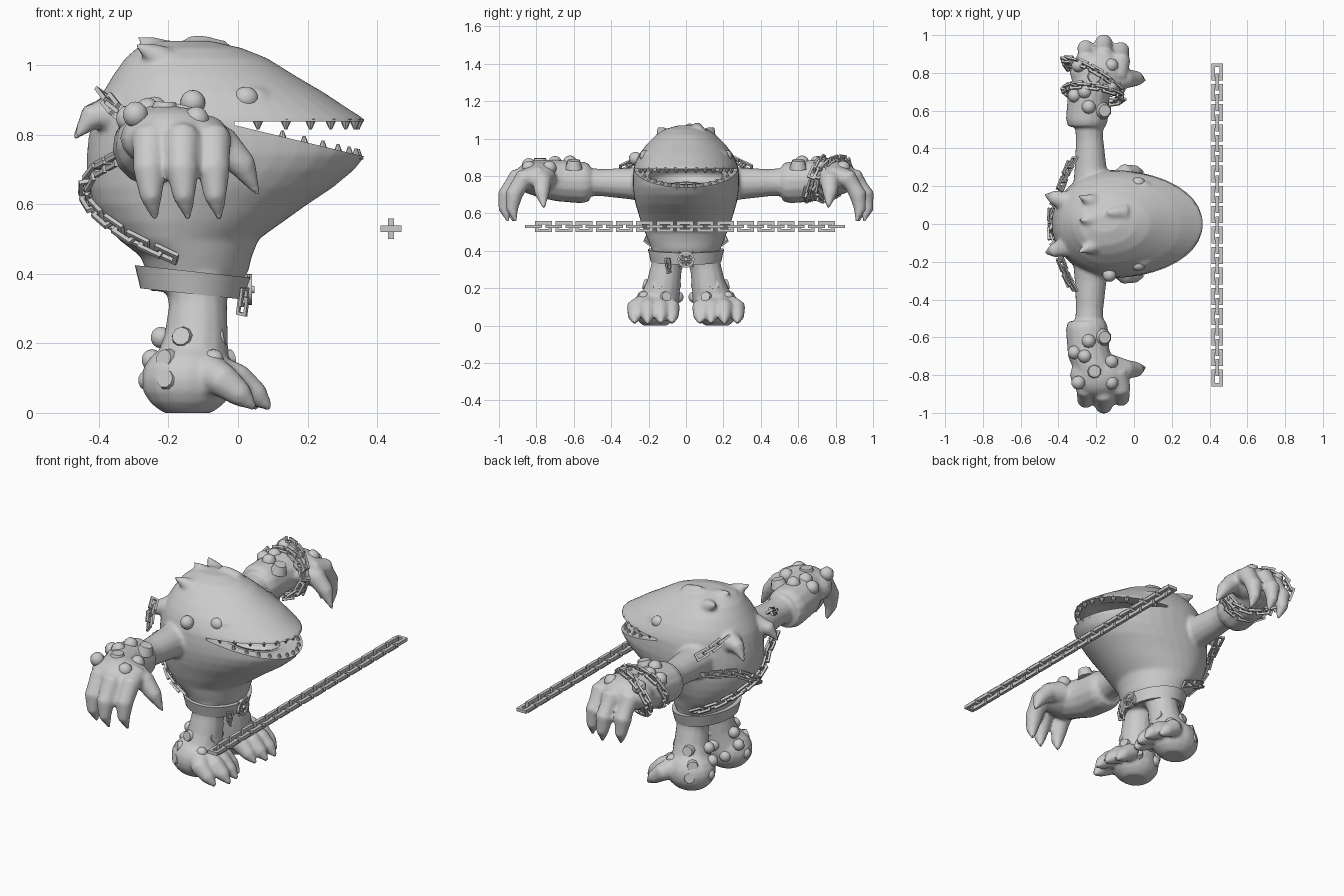
import bpy, bmesh, math
from mathutils import Vector as V, Matrix as M

cube = bpy.data.objects.get("Cube")
if cube:
    bpy.data.objects.remove(cube)

clay = bpy.data.materials.new("clay_grey")
clay.use_nodes = True
clay.diffuse_color = (0.6, 0.6, 0.6, 1)
clay.node_tree.nodes["Principled BSDF"].inputs["Base Color"].default_value = (0.6, 0.6, 0.6, 1)


def make(name, bm, smooth=True):
    bmesh.ops.recalc_face_normals(bm, faces=bm.faces)
    me = bpy.data.meshes.new(name)
    bm.to_mesh(me)
    bm.free()
    me.materials.append(clay)
    ob = bpy.data.objects.new(name, me)
    bpy.context.collection.objects.link(ob)
    if smooth:
        shade(ob)
    return ob


def shade(ob):
    bpy.ops.object.select_all(action='DESELECT')
    ob.select_set(True)
    bpy.context.view_layer.objects.active = ob
    bpy.ops.object.shade_smooth_by_angle(angle=math.radians(40))


def loft(bm, rings, closed=False):
    rows = [[bm.verts.new(p) for p in r] for r in rings]
    n = len(rows[0])
    pairs = list(zip(rows, rows[1:])) + ([(rows[-1], rows[0])] if closed else [])
    for a, b in pairs:
        for i in range(n):
            bm.faces.new((a[i], a[(i + 1) % n], b[(i + 1) % n], b[i]))
    if not closed:
        bm.faces.new(rows[0])
        bm.faces.new(rows[-1])


def limb(bm, pts, s=1, n=14):
    """Round tube through (x, y, z, radius) points; s mirrors y."""
    ps = [V((x, y * s, z)) for x, y, z, r in pts]
    rings = []
    for i, p in enumerate(ps):
        t = (ps[min(i + 1, len(ps) - 1)] - ps[max(i - 1, 0)]).normalized()
        u = t.cross(V((1, -s, 1))).normalized()
        w = t.cross(u)
        rings.append([p + pts[i][3] * (u * math.cos(a) + w * math.sin(a))
                      for a in (math.tau * k / n for k in range(n))])
    loft(bm, rings)


def blob(bm, c, r, seg=16):
    bmesh.ops.create_uvsphere(bm, u_segments=seg, v_segments=seg // 2 + 2, radius=1,
                              matrix=M.Translation(c) @ M.Diagonal((*r, 1)))


def cone(bm, base, tip, r1, r2=0.002, n=8):
    d = V(tip) - V(base)
    mat = M.Translation((V(base) + V(tip)) / 2) @ d.to_track_quat('Z', 'Y').to_matrix().to_4x4()
    bmesh.ops.create_cone(bm, cap_ends=True, segments=n, radius1=r1, radius2=r2,
                          depth=d.length, matrix=mat)


# Body outline: height, back x, front x, half width
BODY = [(.35, -.25, .0, .165), (.41, -.265, .03, .185), (.45, -.28, .04, .2),
        (.5, -.345, .06, .22), (.55, -.385, .13, .24), (.6, -.415, .2, .255),
        (.65, -.43, .275, .27), (.7, -.435, .335, .28), (.745, -.435, .37, .285),
        (.79, -.43, .37, .285), (.845, -.42, .365, .28), (.88, -.41, .31, .268),
        (.92, -.39, .25, .248), (.97, -.36, .165, .21), (1.02, -.325, .085, .16),
        (1.05, -.29, .01, .115), (1.07, -.23, -.08, .045)]


def skin(ang, z, off=0):
    """Point on the body at an angle (0 faces +x) and height."""
    for lo, hi in zip(BODY, BODY[1:]):
        if z <= hi[0]:
            break
    f = min(max((z - lo[0]) / (hi[0] - lo[0]), 0), 1)
    _, back, front, b = [p + (q - p) * f for p, q in zip(lo, hi)]
    mid = back + (front - back) * .4
    c, s = math.cos(ang), math.sin(ang)
    reach = front - mid if c > 0 else mid - back
    return V((mid + (reach + off) * c, (b + off) * s, z))


# Body, limbs, hands, feet and back fins blended into one skin
bm = bmesh.new()
loft(bm, [[skin(math.tau * k / 40, row[0]) for k in range(40)] for row in BODY])
for s in (1, -1):
    limb(bm, [(-.22, .15, .76, .11), (-.23, .3, .76, .085), (-.235, .45, .765, .073),
              (-.24, .6, .77, .08)], s)
    limb(bm, [(-.25, .515, .765, .1), (-.25, .55, .765, .112), (-.24, .68, .775, .112),
              (-.2, .8, .79, .1), (-.18, .88, .79, .06)], s)
    blob(bm, (-.19, .8 * s, .79), (.15, .12, .092))
    for x, reach in ((-.255, .97), (-.16, 1.0), (-.07, .96)):
        limb(bm, [(x * .8 - .035, .78, .8, .06), (x, reach - .09, .785, .052),
                  (x, reach - .04, .7, .047), (x + .005, reach - .03, .62, .032),
                  (x + .018, reach - .05, .552, .006)], s)
    limb(bm, [(-.12, .76, .79, .07), (-.04, .77, .77, .052), (.015, .77, .71, .04),
              (.06, .76, .625, .006)], s)
    limb(bm, [(-.12, .08, .42, .1), (-.115, .105, .31, .084), (-.12, .12, .22, .092),
              (-.135, .145, .12, .11)], s)
    blob(bm, (-.145, .165 * s, .095), (.135, .122, .11))
    for y, tip in ((.075, .06), (.135, .09), (.205, .095), (.275, .05)):
        limb(bm, [(-.1, .12 + y * .3, .125, .06), (tip - .09, y, .09, .048),
                  (tip - .04, y, .05, .036), (tip, y, .012, .008)], s)
    blob(bm, (.035, .2 * s, .905), (.06, .03, .034))
    limb(bm, [(-.36, .12, .86, .06), (-.425, .14, .85, .038), (-.475, .155, .785, .004)], s)
    limb(bm, [(-.17, .1, .98, .06), (-.24, .125, 1.03, .035), (-.295, .15, 1.06, .004)], s)
for x, y, z in ((-.29, .02, 1.08), (-.15, .06, 1.085)):
    limb(bm, [(x + .1, y, z - .06, .05), (x + .04, y, z - .025, .03), (x, y, z, .004)])
body = make("creature_body", bm, False)
mod = body.modifiers.new("blend", 'REMESH')
mod.mode, mod.voxel_size = 'VOXEL', .01
mod = body.modifiers.new("soften", 'SMOOTH')
mod.factor, mod.iterations = .5, 4

# Mouth wedge and hollow
bm = bmesh.new()
loft(bm, [[V((x, y, z)) for x, z in ((-.01, .828), (.5, .705), (.5, .838), (-.01, .838))]
          for y in (-.4, .4)])
wedge = make("mouth_cutter", bm, False)
bm = bmesh.new()
blob(bm, (.09, 0, .8), (.23, .2, .075), 32)
hollow = make("hollow_cutter", bm, False)
for c in (wedge, hollow):
    c.hide_render = True
    mod = body.modifiers.new("mouth", 'BOOLEAN')
    mod.operation, mod.object, mod.solver = 'DIFFERENCE', c, 'EXACT'
bpy.context.view_layer.update()
dg = bpy.context.evaluated_depsgraph_get()
baked = bpy.data.meshes.new_from_object(body.evaluated_get(dg))
body.modifiers.clear()
body.data = baked
for c in (wedge, hollow):
    bpy.data.objects.remove(c)
for v in baked.vertices:
    v.co.z = max(v.co.z, 0)
shade(body)

# Tongue and teeth
bm = bmesh.new()
blob(bm, (.1, 0, .748), (.15, .1, .022))
make("tongue", bm)
bm = bmesh.new()
for k in range(-6, 7):
    p = skin(k * .2, .838, -.02)
    cone(bm, p + V((0, 0, .008)), p - V((0, 0, .022)), .018, .004)
    p = skin(k * .17, .76, -.024)
    p.z = .825 - .241 * p.x
    cone(bm, p - V((0, 0, .012)), p + V((0, 0, .018)), .015, .004)
make("teeth", bm)

# Eyes and cheek bump
bm = bmesh.new()
for s in (1, -1):
    blob(bm, (.022, .218 * s, .905), (.037, .03, .033))
make("eyes", bm)
bm = bmesh.new()
blob(bm, (-.13, -.27, .893), (.036, .036, .036))
make("cheek_bump", bm)

# Warts: round ones with a flat stub every third
bm = bmesh.new()


def wart(p, out, k, r):
    if k % 3 == 2:
        cone(bm, p - out * .025, p + out * .022, r * 1.25, r * .85, 9)
    else:
        blob(bm, p, (r, r, r), 10)


for s in (1, -1):
    for k, (x, y) in enumerate(((-.315, .68), (-.24, .62), (-.16, .6), (-.26, .7), (-.12, .73),
                                (-.21, .78), (-.295, .84), (-.12, .84))):
        lift = math.sqrt(max(0, 1 - ((x + .22) / .14) ** 2))
        p = V((x, y * s, .775 + .098 * lift))
        wart(p, V(((x + .22) * 4, 0, lift + .1)).normalized(), k, .038)
    for row, (z, r) in enumerate(((.07, .118), (.13, .112), (.2, .084))):
        for k in range(6 - row):
            a = .9 * row + math.tau * k / (6 - row)
            out = V((math.cos(a), math.sin(a) * .9 * s, .2))
            wart(V((-.14, (.16 - .015 * row) * s, z)) + out * r, out.normalized(), k + row, .031)
make("warts", bm)

# Belt, tilted down at the front, with a wheel buckle
bm = bmesh.new()
rings = []
for z, grow in ((.342, -.03), (.342, -.012), (.407, .004), (.407, -.03)):
    ring = []
    for k in range(40):
        a = math.tau * k / 40
        x = (.163 + grow) * math.cos(a)
        ring.append(V((x - .13, (.2 + grow) * math.sin(a), z - .108 * x)))
    rings.append(ring)
loft(bm, rings, closed=True)
make("belt", bm)
bm = bmesh.new()
hub = V((.03, 0, .355))
turn = [(math.cos(math.tau * k / 20), math.sin(math.tau * k / 20)) for k in range(20)]
loft(bm, [[hub + V((dx, r * c, r * d)) for c, d in turn]
          for dx, r in ((-.012, .045), (.01, .045), (.01, .033), (-.012, .033))], closed=True)
cone(bm, hub - V((.015, 0, 0)), hub + V((.018, 0, 0)), .014, .01, 10)
for k in range(8):
    d = V((0, math.cos(k * math.pi / 4), math.sin(k * math.pi / 4)))
    cone(bm, hub, hub + d * (.056 if k % 2 else .036), .006, .005, 6)
make("buckle", bm)


def chain(name, path, centre=None, pitch=.054, length=.09, width=.06, bar=.018):
    """Rectangular links along a path, every other one turned on edge."""
    bm = bmesh.new()
    segs = [(a, b, (b - a).length) for a, b in zip(path, path[1:])]
    total = sum(s[2] for s in segs)
    n = max(2, round((total - length) / pitch) + 1)
    for i in range(n):
        d = length / 2 + (total - length) * i / (n - 1)
        for a, b, l in segs:
            if d <= l:
                break
            d -= l
        p, t = a.lerp(b, min(d / l, 1)), (b - a).normalized()
        up = V((0, 0, 1)) if centre is None else p - centre
        side = t.cross(up).normalized()
        up = side.cross(t)
        if i % 2:
            side, up = up, side
        loft(bm, [[p + t * sx * (length / 2 - inset) + side * sy * (width / 2 - inset) + up * h
                   for inset, h in ((0, -bar / 2), (0, bar / 2), (bar, bar / 2), (bar, -bar / 2))]
                  for sx, sy in ((1, 1), (1, -1), (-1, -1), (-1, 1))], closed=True)
    make(name, bm, False)


# Straight loose chain
chain("loose_chain", [V((.44, -.86, .53)), V((.44, .85, .53))])
# Crossed back chains: hip, over the back, behind the far arm, up to the shoulder
for s, name in ((1, "left"), (-1, "right")):
    path = [skin(s * math.radians(100 + 108 * f), .44 + .26 * f ** 1.2, .012)
            for f in (k / 20 for k in range(21))]
    chain(name + "_back_chain", path + [V((-.335, -.33 * s, .74))],
          V((-.1, 0, .7)), .046, .074, .044, .012)
    chain(name + "_shoulder_chain", [V((-.31, -.355 * s, .84)), V((-.355, -.28 * s, .875)),
                                     V((-.395, -.18 * s, .925))],
          V((-.1, 0, .7)), .046, .074, .044, .012)
# Wrist chains
for name, y0, slope in (("wrist_chain_inner", .69, -.15), ("wrist_chain_outer", .78, -.55)):
    path = [V((-.215 + .15 * c, y0 + slope * .15 * c + .04 * d, .785 + .108 * d))
            for c, d in ((math.cos(math.tau * k / 32), math.sin(math.tau * k / 32))
                         for k in range(33))]
    chain(name, path, V((-.215, y0, .785)), .046, .074, .044, .012)
chain("hip_chain", [V((.02, -.1, .36)), V((.01, -.09, .28))], V((-.13, 0, .33)), .036, .055, .034, .009)
